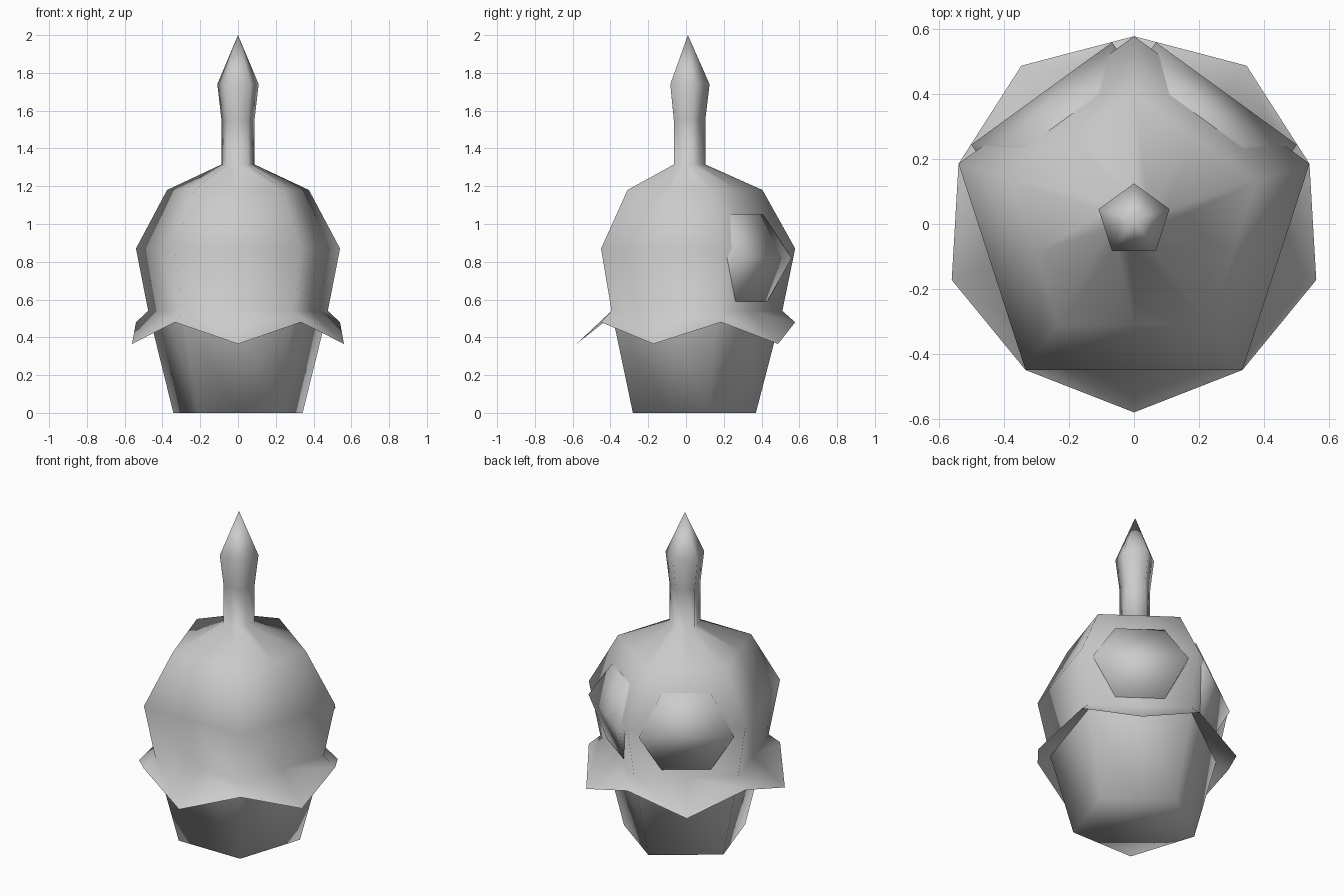
import bpy, bmesh
from math import sin, cos, pi, radians

cube = bpy.data.objects.get("Cube")
if cube:
    bpy.data.objects.remove(cube, do_unlink=True)

grey = bpy.data.materials.new("light_grey")
grey.use_nodes = True
GREY = (0.6, 0.6, 0.6, 1)
grey.diffuse_color = GREY
grey.node_tree.nodes["Principled BSDF"].inputs["Base Color"].default_value = GREY

SIDES = 10        # five corners and five edge midpoints
CENTRE_Y = 0.01


def finish(bm, name):
    """Turn a bmesh into a smooth grey object."""
    bmesh.ops.recalc_face_normals(bm, faces=bm.faces)
    mesh = bpy.data.meshes.new(name)
    bm.to_mesh(mesh)
    bm.free()
    mesh.materials.append(grey)
    obj = bpy.data.objects.new(name, mesh)
    bpy.context.collection.objects.link(obj)
    bpy.ops.object.select_all(action='DESELECT')
    obj.select_set(True)
    bpy.context.view_layer.objects.active = obj
    bpy.ops.object.shade_smooth_by_angle(angle=radians(80))
    return obj


def ring(bm, corner, middle):
    """Ten points; corner and middle are (radius, height)."""
    verts = []
    for k in range(SIDES):
        r, z = middle if k % 2 else corner
        a = k * 2 * pi / SIDES
        verts.append(bm.verts.new((r * sin(a), CENTRE_Y + r * cos(a), z)))
    return verts


def pentagon(bm, r, z):
    return ring(bm, (r, z), (r * cos(pi / 5), z))


def bridge(bm, low, high):
    for k in range(SIDES):
        n = (k + 1) % SIDES
        bm.faces.new((low[k], low[n], high[n], high[k]))


# Tapered pot with a closed base
bm = bmesh.new()
base = pentagon(bm, 0.36, 0)
bm.faces.new(base)
bridge(bm, base, pentagon(bm, 0.495, 0.52))
finish(bm, "pot")

# Dome with a zigzag skirt below and a spire on top
bm = bmesh.new()
rings = [pentagon(bm, 0.485, 0.52), ring(bm, (0.568, 0.48), (0.59, 0.365))]
for r, z in ((0.5, 0.54), (0.568, 0.87), (0.395, 1.18),
             (0.092, 1.315), (0.092, 1.55), (0.115, 1.74)):
    rings.append(pentagon(bm, r, z))
for low, high in zip(rings, rings[1:]):
    bridge(bm, low, high)
tip = bm.verts.new((0, CENTRE_Y, 2))
for k in range(SIDES):
    bm.faces.new((rings[-1][k], rings[-1][(k + 1) % SIDES], tip))
finish(bm, "dome_and_spire")


# Hexagonal panels folded over the two back faces
def panel(name, side):
    bm = bmesh.new()
    a = side * pi / 5
    rows = ((0.14, 0.39, 1.05), (0.268, 0.484, 0.82), (0.14, 0.417, 0.59))

    def corners(inset):
        pts = [(-w, d, z) for w, d, z in rows] + [(w, d, z) for w, d, z in rows[::-1]]
        return [bm.verts.new((u * cos(a) + (d - inset) * sin(a),
                              CENTRE_Y - u * sin(a) + (d - inset) * cos(a), z))
                for u, d, z in pts]

    front, back = corners(0), corners(0.08)
    for v in (front, back):
        bm.faces.new((v[0], v[1], v[4], v[5]))
        bm.faces.new((v[1], v[2], v[3], v[4]))
    for k in range(6):
        n = (k + 1) % 6
        bm.faces.new((front[k], front[n], back[n], back[k]))
    finish(bm, name)


panel("left_back_panel", 1)
panel("right_back_panel", -1)
